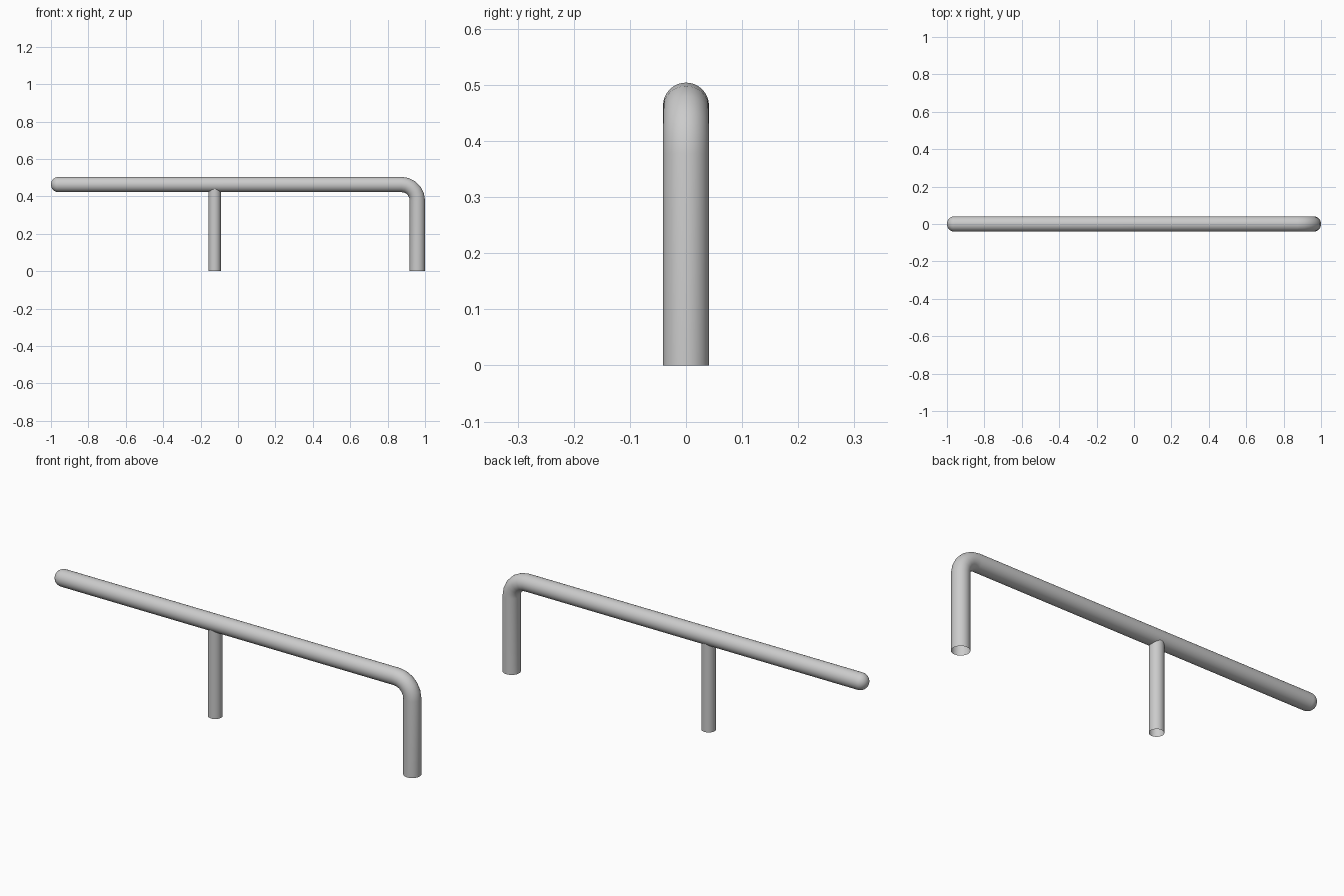
import bpy, bmesh
from math import sin, cos, pi

if "Cube" in bpy.data.objects:
    bpy.data.objects.remove(bpy.data.objects["Cube"])

SIDES = 32
R = 0.041          # rail radius
AXIS_Z = 0.463     # rail height
LEG_X = 0.959      # bent leg position
BEND = 0.085       # bend radius


def tube(name, rings):
    """Skin rings (x, z, tilt, radius) lying in the xz plane; ends stay open.
    A ring of zero radius closes the tube to a point."""
    bm = bmesh.new()
    loops = []
    for x, z, tilt, r in rings:
        loop = []
        for i in range(SIDES):
            a = 2 * pi * i / SIDES
            u = r * cos(a)
            loop.append(bm.verts.new((x + u * sin(tilt), r * sin(a), z + u * cos(tilt))))
        loops.append(loop)
    for p, q in zip(loops, loops[1:]):
        for i in range(SIDES):
            j = (i + 1) % SIDES
            bm.faces.new((p[i], p[j], q[j], q[i]))
    bmesh.ops.remove_doubles(bm, verts=bm.verts, dist=1e-5)
    bmesh.ops.recalc_face_normals(bm, faces=bm.faces)
    me = bpy.data.meshes.new(name)
    bm.to_mesh(me)
    bm.free()
    ob = bpy.data.objects.new(name, me)
    bpy.context.collection.objects.link(ob)
    bpy.ops.object.select_all(action='DESELECT')
    ob.select_set(True)
    bpy.context.view_layer.objects.active = ob
    bpy.ops.object.shade_smooth_by_angle(angle=pi / 4)
    return ob


# Rail: domed free end, straight run, rounded bend, leg down to the ground
dome = [(-1 + R - R * cos(t), AXIS_Z, 0, R * sin(t))
        for t in (pi / 2 * i / 8 for i in range(9))]
bend = [(LEG_X - BEND + BEND * sin(t), AXIS_Z - BEND + BEND * cos(t), t, R)
        for t in (pi / 2 * i / 5 for i in range(6))]
tube("bent_rail", dome + bend + [(LEG_X, 0, pi / 2, R)])

# Thinner support post running up into the rail
tube("support_post", [(-0.125, 0, pi / 2, 0.033), (-0.125, 0.445, pi / 2, 0.033)])
